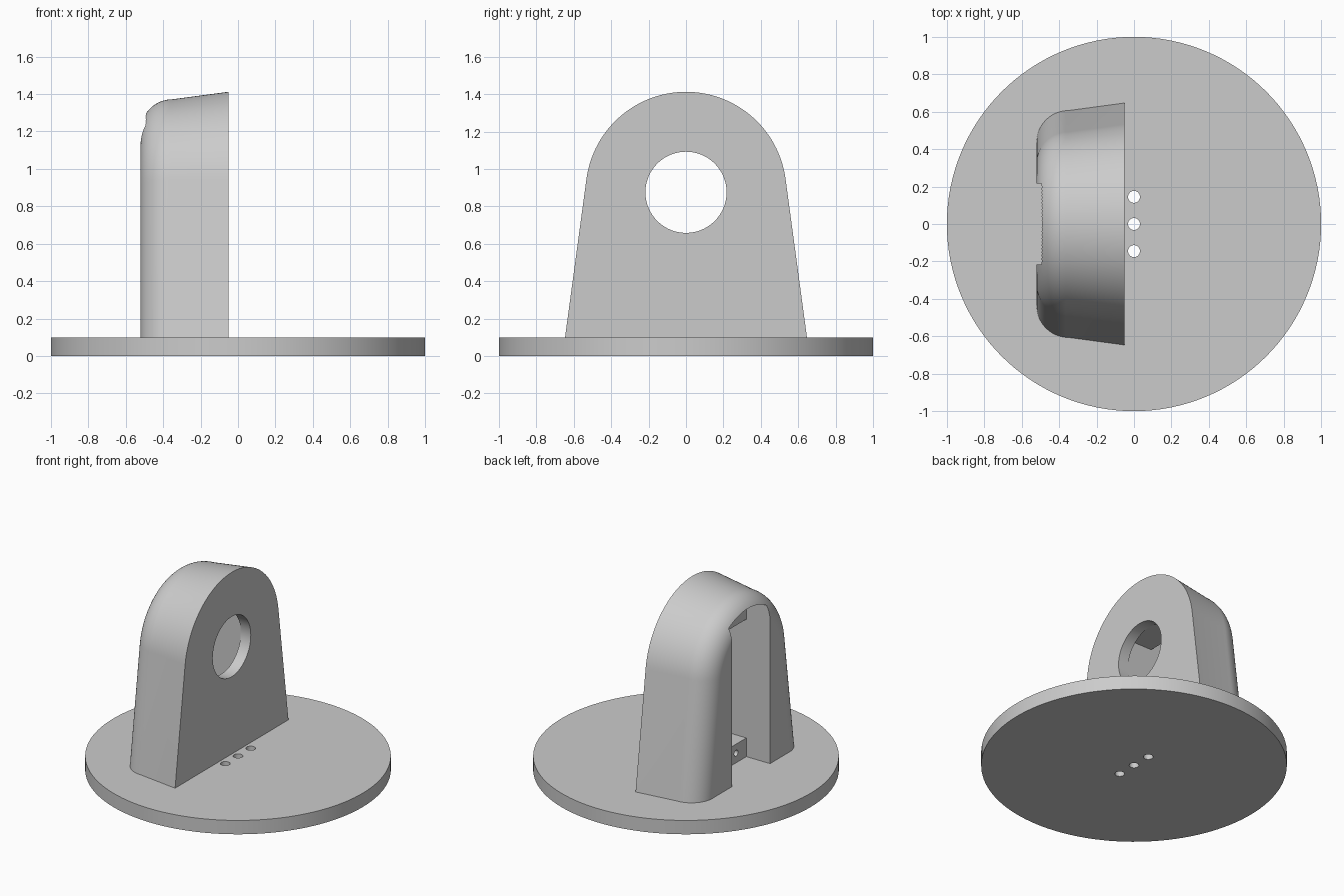
import bpy
import bmesh
from math import sin, cos, pi, radians, sqrt
from mathutils import Matrix

if "Cube" in bpy.data.objects:
    bpy.data.objects.remove(bpy.data.objects["Cube"], do_unlink=True)

GREY = (0.6, 0.6, 0.6, 1)
grey = bpy.data.materials.new("plain grey")
grey.use_nodes = True
grey.diffuse_color = GREY
grey.node_tree.nodes["Principled BSDF"].inputs["Base Color"].default_value = GREY

BASE_TOP = 0.1
ARCH_Z, ARCH_R = 0.875, 0.537     # centre and radius of the rounded top
HOLE_R = 0.217
FRONT_X, BACK_X = -0.05, -0.52
PLATE_X, BLOCK_X = -0.13, -0.33   # inside of the face plate, face of the blocks


def finish(name, bm):
    bmesh.ops.recalc_face_normals(bm, faces=bm.faces)
    mesh = bpy.data.meshes.new(name)
    bm.to_mesh(mesh)
    bm.free()
    mesh.materials.append(grey)
    obj = bpy.data.objects.new(name, mesh)
    bpy.context.collection.objects.link(obj)
    return obj


def loft(name, sections):
    """Skin a list of equal-length point loops and cap both ends."""
    bm = bmesh.new()
    rings = [[bm.verts.new(p) for p in loop] for loop in sections]
    for a, b in zip(rings, rings[1:]):
        for i in range(len(a)):
            j = (i + 1) % len(a)
            bm.faces.new((a[i], a[j], b[j], b[i]))
    bm.faces.new(rings[0])
    bm.faces.new(rings[-1])
    return finish(name, bm)


def cylinder(name, radius, depth, centre, along_x=False, sides=64):
    bm = bmesh.new()
    matrix = Matrix.Translation(centre)
    if along_x:
        matrix = matrix @ Matrix.Rotation(pi / 2, 4, 'Y')
    bmesh.ops.create_cone(bm, cap_ends=True, segments=sides, radius1=radius,
                          radius2=radius, depth=depth, matrix=matrix)
    return finish(name, bm)


def box(name, x, y, z):
    return loft(name, [[(px, y[0], z[0]), (px, y[1], z[0]),
                        (px, y[1], z[1]), (px, y[0], z[1])] for px in x])


def activate(obj):
    bpy.ops.object.select_all(action='DESELECT')
    obj.select_set(True)
    bpy.context.view_layer.objects.active = obj


def cut(obj, cutters):
    for cutter in cutters:
        cutter.hide_render = True
        mod = obj.modifiers.new("cut", 'BOOLEAN')
        mod.operation = 'DIFFERENCE'
        mod.solver = 'EXACT'
        mod.object = cutter
        activate(obj)
        bpy.ops.object.modifier_apply(modifier=mod.name)
        bpy.data.objects.remove(cutter, do_unlink=True)


def smooth(obj):
    activate(obj)
    bpy.ops.object.shade_smooth_by_angle(angle=radians(25))


# Round base with three small through holes
base = cylinder("round_base", 1, BASE_TOP, (0, 0, BASE_TOP / 2), sides=128)
cut(base, [cylinder("base_hole_cutter", 0.032, 0.4, (0, y, 0.05), sides=32)
           for y in (-0.145, 0, 0.145)])
smooth(base)


# Housing: tapered arch, drafted towards the back and rounded at the back edge
def arch(x, inset, taper=radians(7.7), steps=64):
    r = ARCH_R - inset
    foot = (r + (ARCH_Z - BASE_TOP) * sin(taper)) / cos(taper)
    angles = [taper + (pi - 2 * taper) * i / steps for i in range(steps + 1)]
    top = [(x, r * cos(a), ARCH_Z + r * sin(a)) for a in angles]
    return [(x, foot, BASE_TOP)] + top + [(x, -foot, BASE_TOP)]


ROUND = 0.17
sections = [arch(FRONT_X, 0)]
for i in range(17):
    t = radians(6) + (pi / 2 - radians(6)) * i / 16
    sections.append(arch(BACK_X + ROUND - ROUND * sin(t - radians(6)) / cos(radians(6)),
                         0.04 + ROUND * (1 - cos(t - radians(6)))))
sections.append(arch(BACK_X, 0.21))
housing = loft("arched_housing", sections)

# Slot open to the back, its roof following the arch
slot_r = 0.42
roof = [HOLE_R * (1 - i / 12) for i in range(25)]
slot_loop = ([(HOLE_R, 0)] + [(y, ARCH_Z + sqrt(slot_r ** 2 - y * y)) for y in roof]
             + [(-HOLE_R, 0)])
slot = loft("slot_cutter", [[(x, y, z) for y, z in slot_loop] for x in (-0.7, PLATE_X)])
eye = cylinder("eye_cutter", HOLE_R, 0.3, (FRONT_X - 0.05, 0, ARCH_Z), True, 96)
cut(housing, [slot, eye])
smooth(housing)

# Mounting blocks inside the slot, above and below the eye
upper = box("upper_mount_block", (BLOCK_X, PLATE_X), (-HOLE_R, HOLE_R),
            (ARCH_Z + HOLE_R, 1.29))
lower = box("lower_mount_block", (BLOCK_X, PLATE_X), (-HOLE_R, HOLE_R),
            (BASE_TOP, 0.235))
cut(lower, [cylinder("screw_hole_cutter", 0.022, 0.2, (BLOCK_X, y, 0.17), True, 24)
            for y in (-0.1, 0.1)])
